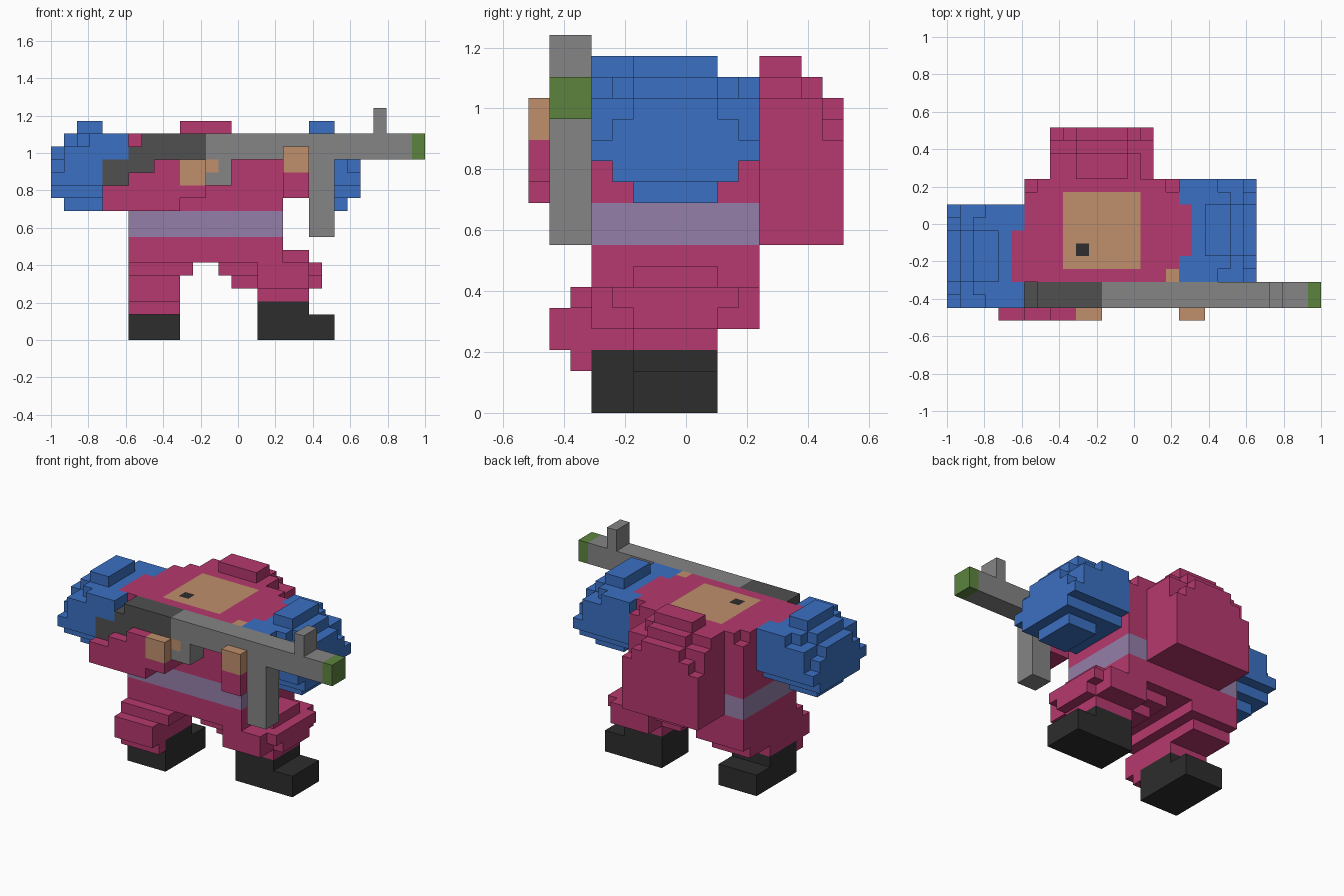
import bpy, bmesh
from mathutils import Vector

cube = bpy.data.objects.get("Cube")
if cube:
    bpy.data.objects.remove(cube, do_unlink=True)

U = 2 / 29                       # edge of one block
ORIGIN = Vector((-1, -7.5 * U, 0))


def linear(c):
    c /= 255
    return c / 12.92 if c <= 0.04045 else ((c + 0.055) / 1.055) ** 2.4


def material(name, *rgb):
    m = bpy.data.materials.new(name)
    col = (*[linear(c) for c in rgb], 1)
    m.diffuse_color = col
    m.use_nodes = True
    bsdf = m.node_tree.nodes["Principled BSDF"]
    bsdf.inputs["Base Color"].default_value = col
    bsdf.inputs["Roughness"].default_value = 0.9
    return m


PINK = material("pink cloth", 182, 57, 110)
BLUE = material("blue armour", 59, 112, 194)
GREY = material("gun grey", 133, 133, 133)
DARK = material("stock dark grey", 80, 80, 80)
SKIN = material("skin", 192, 143, 108)
LILAC = material("lilac belt", 149, 126, 170)
BLACK = material("boot black", 45, 45, 45)
GREEN = material("muzzle green", 92, 132, 63)

cells = {}                       # block -> part name
parts = {}                       # part name -> material


def part(name, mat, *boxes):
    """Fill block ranges (x0, x1, y0, y1, z0, z1); later parts replace earlier ones."""
    parts[name] = mat
    for x0, x1, y0, y1, z0, z1 in boxes:
        for x in range(x0, x1):
            for y in range(y0, y1):
                for z in range(z0, z1):
                    cells[x, y, z] = name


def mirrored(boxes):
    """Mirror left shoulder boxes to the right side, two blocks further forward."""
    return [(24 - b, 24 - a, c - 2, d - 2, e, f) for a, b, c, d, e, f in boxes]


# Rounded shoulders
shoulder = [
    (18, 24, 3, 11, 12, 13), (18, 24, 4, 10, 11, 14), (18, 24, 5, 9, 11, 15),
    (18, 23, 3, 11, 12, 15), (18, 21, 3, 11, 15, 16), (18, 22, 4, 10, 15, 16),
    (18, 23, 5, 9, 15, 16), (20, 23, 5, 9, 10, 11), (20, 22, 5, 9, 16, 17),
]
part("left_shoulder", BLUE, *shoulder)
part("right_shoulder", BLUE, *mirrored(shoulder))

# Body, with collar patches reaching into both shoulders
part("chest", PINK, (6, 18, 3, 11, 10, 15), (6, 18, 3, 10, 15, 16),
     (7, 17, 10, 11, 15, 16), (5, 6, 3, 7, 15, 16), (18, 19, 5, 9, 15, 16))
part("belt", LILAC, (6, 18, 3, 11, 8, 10))
part("hips", PINK, (6, 18, 3, 11, 6, 8))
part("face", SKIN, (9, 15, 4, 10, 15, 16))
part("eye", BLACK, (10, 11, 5, 6, 15, 16))

# Rounded backpack
part("backpack", PINK,
     (8, 16, 11, 15, 8, 13), (9, 15, 11, 15, 13, 14), (10, 14, 11, 15, 14, 15),
     (8, 16, 11, 14, 13, 15), (10, 14, 11, 14, 15, 16),
     (8, 15, 11, 13, 15, 16), (10, 14, 11, 13, 16, 17))

# Right leg, knee forward
part("right_leg", PINK, (6, 11, 2, 11, 5, 6), (6, 10, 1, 10, 4, 5),
     (6, 10, 1, 7, 3, 4), (6, 10, 2, 3, 2, 3))
part("right_boot", BLACK, (6, 10, 3, 9, 0, 2), (6, 10, 3, 7, 2, 3))

# Left leg, stepping sideways
part("left_leg", PINK, (18, 20, 5, 9, 6, 7), (16, 20, 3, 11, 4, 6),
     (13, 16, 4, 10, 5, 6), (14, 16, 5, 9, 4, 5), (20, 21, 5, 9, 4, 6),
     (20, 21, 4, 10, 5, 6), (16, 20, 5, 9, 3, 4))
part("left_boot", BLACK, (16, 20, 5, 9, 0, 3), (20, 22, 5, 9, 0, 2))

# Forearms and hands
part("right_forearm", PINK, (4, 10, 0, 3, 10, 12), (10, 12, 0, 3, 11, 12),
     (6, 10, 0, 3, 12, 13), (8, 10, 0, 3, 13, 14))
part("left_forearm", PINK, (18, 20, 0, 3, 11, 13))
part("right_hand", SKIN, (10, 12, 0, 3, 12, 14))
part("left_hand", SKIN, (18, 20, 0, 1, 13, 15), (18, 20, 1, 3, 13, 14),
     (17, 18, 3, 4, 15, 16))

# Gun
part("gun_stock", DARK, (7, 12, 1, 3, 15, 16), (6, 12, 1, 3, 14, 15),
     (4, 8, 1, 3, 13, 14), (4, 6, 1, 3, 12, 13))
part("gun_barrel", GREY, (12, 28, 1, 3, 14, 16))
part("gun_grip", GREY, (12, 14, 1, 3, 12, 14))
part("gun_magazine", GREY, (20, 22, 1, 3, 8, 14))
part("gun_sight", GREY, (25, 26, 1, 3, 16, 18))
part("gun_muzzle", GREEN, (28, 29, 1, 3, 14, 16))
part("right_thumb", SKIN, (12, 13, 1, 2, 13, 14))

# Outer faces of a block, by direction
SIDES = {
    (1, 0, 0): ((1, 0, 0), (1, 1, 0), (1, 1, 1), (1, 0, 1)),
    (-1, 0, 0): ((0, 0, 0), (0, 0, 1), (0, 1, 1), (0, 1, 0)),
    (0, 1, 0): ((0, 1, 0), (0, 1, 1), (1, 1, 1), (1, 1, 0)),
    (0, -1, 0): ((0, 0, 0), (1, 0, 0), (1, 0, 1), (0, 0, 1)),
    (0, 0, 1): ((0, 0, 1), (1, 0, 1), (1, 1, 1), (0, 1, 1)),
    (0, 0, -1): ((0, 0, 0), (0, 1, 0), (1, 1, 0), (1, 0, 0)),
}

# One object per part, made of its exposed faces only
for name, mat in parts.items():
    bm = bmesh.new()
    for cell in [c for c, owner in cells.items() if owner == name]:
        base = Vector(cell)
        for step, corners in SIDES.items():
            if tuple(a + b for a, b in zip(cell, step)) not in cells:
                bm.faces.new([bm.verts.new(ORIGIN + (base + Vector(c)) * U)
                              for c in corners])
    bmesh.ops.remove_doubles(bm, verts=bm.verts, dist=0.001)
    bmesh.ops.dissolve_limit(bm, angle_limit=0.02, verts=bm.verts, edges=bm.edges)
    mesh = bpy.data.meshes.new(name)
    bm.to_mesh(mesh)
    bm.free()
    mesh.materials.append(mat)
    bpy.context.collection.objects.link(bpy.data.objects.new(name, mesh))
